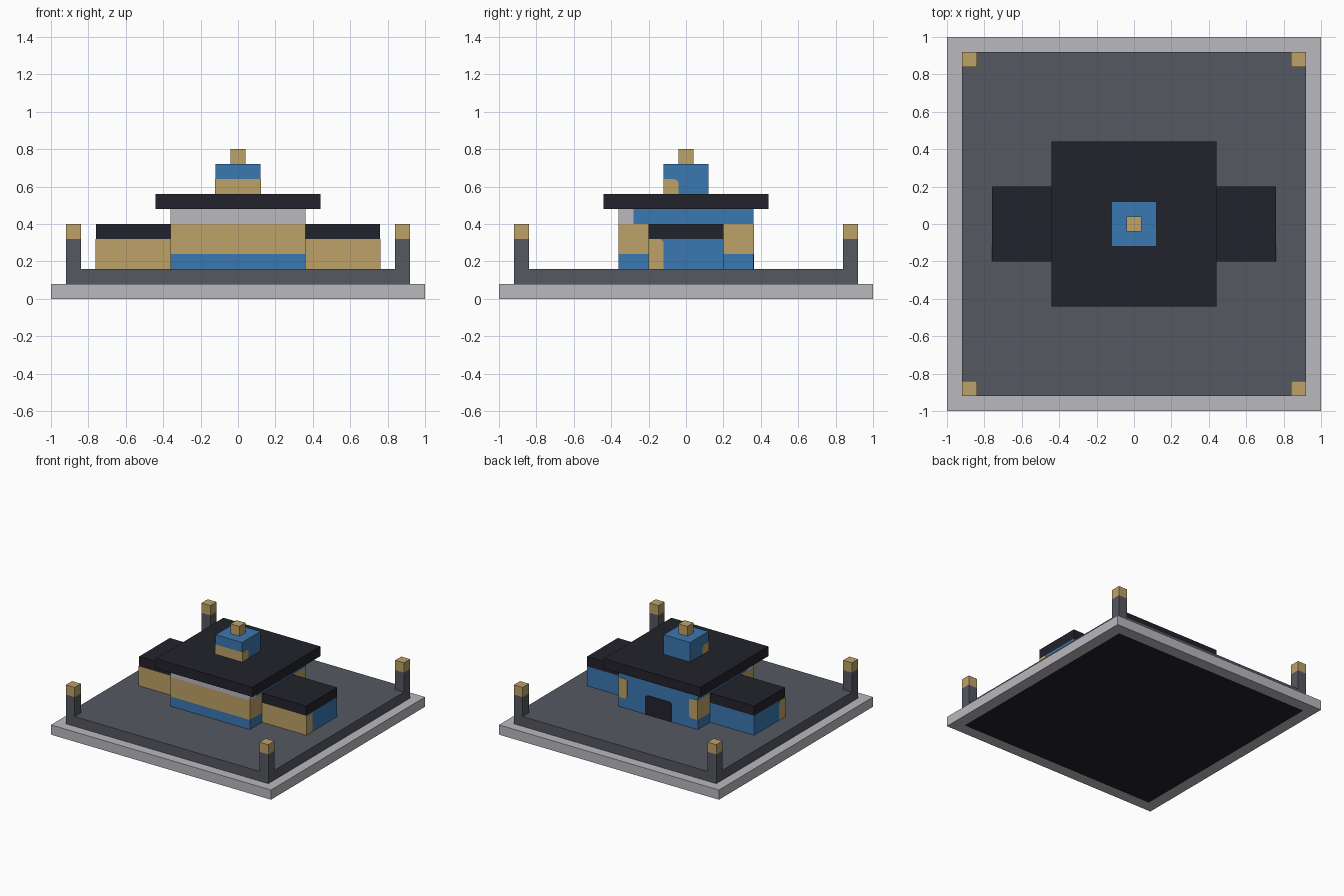
import bpy, bmesh, math
from mathutils import Vector

cube = bpy.data.objects.get("Cube")
if cube:
    bpy.data.objects.remove(cube, do_unlink=True)

COLOURS = {
    "light_stone": (0.491, 0.479, 0.515),
    "slate": (0.091, 0.098, 0.119),
    "tan": (0.515, 0.361, 0.138),
    "blue": (0.044, 0.188, 0.445),
    "dark_roof": (0.016, 0.016, 0.025),
}
MATS = {}
for name, rgb in COLOURS.items():
    m = bpy.data.materials.new(name)
    m.use_nodes = True
    m.diffuse_color = (*rgb, 1)
    bsdf = next(n for n in m.node_tree.nodes if n.type == 'BSDF_PRINCIPLED')
    bsdf.inputs["Base Color"].default_value = (*rgb, 1)
    bsdf.inputs["Roughness"].default_value = 0.8
    MATS[name] = m


def finish(name, bm, rule):
    """Turn a bmesh into an object; rule(centre, normal) names each face's colour."""
    bmesh.ops.recalc_face_normals(bm, faces=bm.faces)
    bm.normal_update()
    me = bpy.data.meshes.new(name)
    used = []
    for f in bm.faces:
        col = rule(f.calc_center_median(), f.normal)
        if col not in used:
            used.append(col)
            me.materials.append(MATS[col])
        f.material_index = used.index(col)
    bm.to_mesh(me)
    bm.free()
    ob = bpy.data.objects.new(name, me)
    bpy.context.collection.objects.link(ob)
    return ob


def box(name, x, y, z, colour, cuts=()):
    """Box from ranges; cuts are (axis, position); colour is a name or a rule."""
    bm = bmesh.new()
    bmesh.ops.create_cube(bm, size=1)
    for v in bm.verts:
        v.co = [r[0] + (c + 0.5) * (r[1] - r[0]) for r, c in zip((x, y, z), v.co)]
    for axis, pos in cuts:
        co, no = Vector((0, 0, 0)), Vector((0, 0, 0))
        co[axis], no[axis] = pos, 1
        bmesh.ops.bisect_plane(bm, geom=bm.verts[:] + bm.edges[:] + bm.faces[:],
                               plane_co=co, plane_no=no)
    rule = colour if callable(colour) else (lambda c, n: colour)
    return finish(name, bm, rule)


def plate(name, axis, pos, sign, u, z, colour, rounded, r=0.025, depth=0.003):
    """Thin painted panel on a wall; rounded lists corners as (u end, z end) signs."""
    pts = []
    for su, sz, start in ((-1, -1, 180), (1, -1, 270), (1, 1, 0), (-1, 1, 90)):
        cu, cz = u[su > 0], z[sz > 0]
        if (su, sz) in rounded:
            for i in range(5):
                a = math.radians(start + i * 22.5)
                pts.append((cu - su * r + r * math.cos(a), cz - sz * r + r * math.sin(a)))
        else:
            pts.append((cu, cz))
    bm = bmesh.new()
    verts = [bm.verts.new((pos, a, b) if axis == 0 else (a, pos, b)) for a, b in pts]
    face = bm.faces.new(verts)
    out = bmesh.ops.extrude_face_region(bm, geom=[face])
    shift = Vector((0, 0, 0))
    shift[axis] = sign * depth
    bmesh.ops.translate(bm, vec=shift,
                        verts=[g for g in out["geom"] if isinstance(g, bmesh.types.BMVert)])
    return finish(name, bm, lambda c, n: colour)


def span(h):
    return (-h, h)


# Ground slab with a dark inner underside, and the raised terrace
E = 0.905
box("base_slab", span(1), span(1), (0, 0.08),
    lambda c, n: "dark_roof" if n.z < -0.5 and abs(c.x) < E and abs(c.y) < E else "light_stone",
    [(a, s * E) for a in (0, 1) for s in (1, -1)])
box("terrace", span(0.92), span(0.92), (0.08, 0.16), "slate")

# Corner posts with tan caps
for sx, side in ((1, "left"), (-1, "right")):
    for sy, end in ((-1, "front"), (1, "back")):
        x, y = sorted((sx * 0.84, sx * 0.92)), sorted((sy * 0.84, sy * 0.92))
        box(f"{end}_{side}_post", x, y, (0.16, 0.32), "slate")
        box(f"{end}_{side}_post_cap", x, y, (0.32, 0.40), "tan")


# Main hall: blue plinth, tan middle band, pale upper band wrapping the front
def hall_colour(c, n):
    if abs(n.z) > 0.5 or c.z < 0.24:
        return "blue"
    if c.z < 0.40:
        return "blue" if n.y > 0.5 else "tan"
    return "light_stone" if n.y < -0.5 or c.y < -0.28 else "blue"


box("main_hall", span(0.36), span(0.36), (0.16, 0.48), hall_colour,
    [(2, 0.24), (2, 0.40), (1, -0.28)])
box("main_roof", span(0.44), span(0.44), (0.48, 0.56), "dark_roof")
plate("back_door", 1, 0.36, 1, span(0.12), (0.16, 0.32), "dark_roof", [(1, 1), (-1, 1)])


# Lantern on the roof with its finial
def front_tan(c, n):
    return "tan" if n.y < -0.5 and c.z < 0.64 else "blue"


box("roof_lantern", span(0.12), span(0.12), (0.56, 0.72), front_tan, [(2, 0.64)])
box("finial", span(0.04), span(0.04), (0.72, 0.80), "tan")

# Side wings and the tan panels that wrap round the corners
for s, side in ((1, "left"), (-1, "right")):
    x = sorted((s * 0.36, s * 0.76))
    box(f"{side}_wing", x, span(0.2), (0.16, 0.32), front_tan)
    box(f"{side}_wing_roof", x, span(0.2), (0.32, 0.40), "dark_roof")
    plate(f"{side}_wing_panel", 0, s * 0.76, s, (-0.2, -0.12), (0.16, 0.32), "tan", [(1, 1)])
    plate(f"{side}_lantern_panel", 0, s * 0.12, s, (-0.12, -0.04), (0.56, 0.64), "tan", [(1, 1)])
    plate(f"{side}_back_panel", 1, 0.36, 1, sorted((s * 0.28, s * 0.36)), (0.24, 0.40),
          "tan", [(-s, 1), (-s, -1)])
